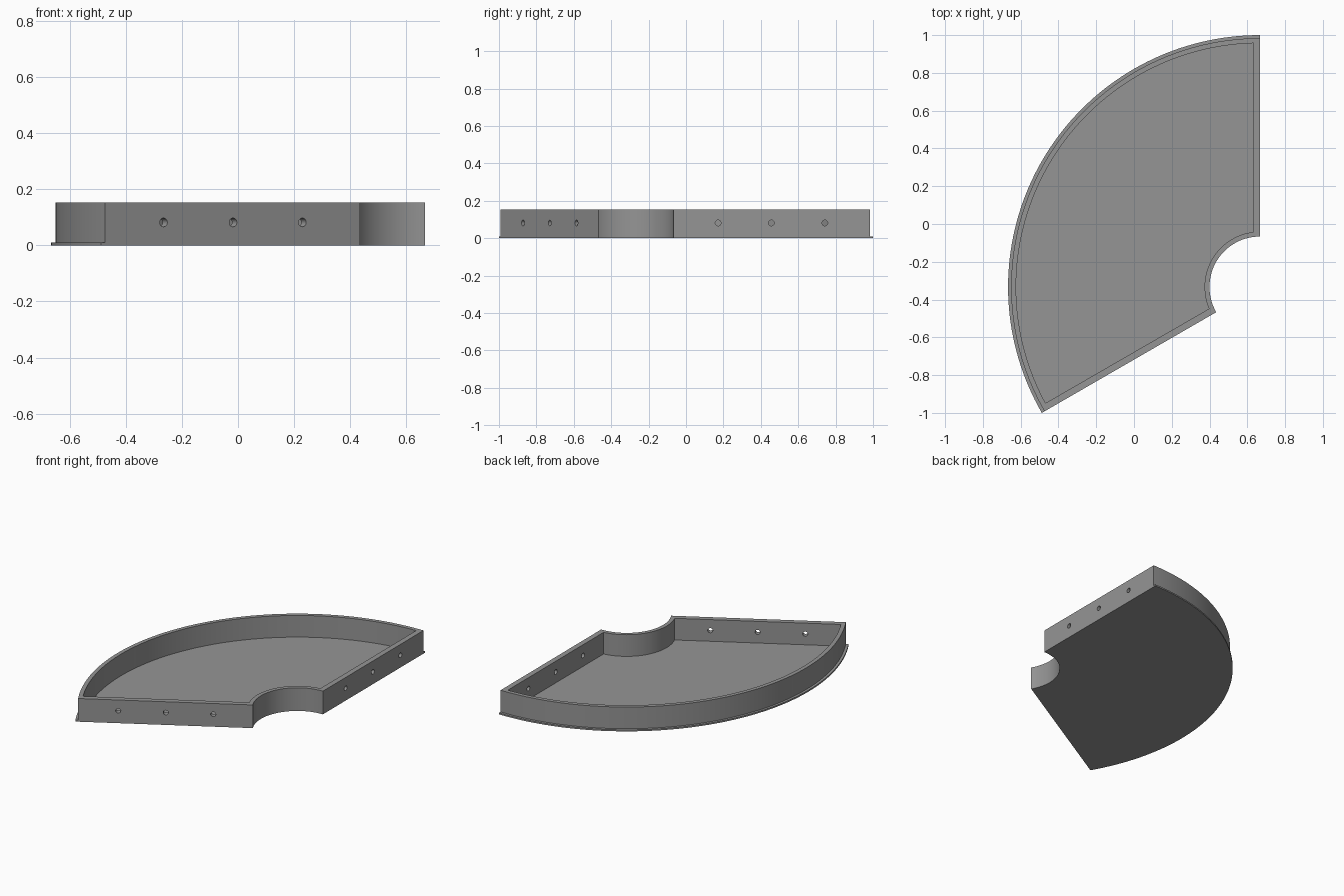
import bpy, bmesh, math
from mathutils import Matrix, Vector

if "Cube" in bpy.data.objects:
    bpy.data.objects.remove(bpy.data.objects["Cube"])

# Sector centre, sizes and angle range
CX, CY = 2 / 3, -1 / 3
R_IN, R_LIP, R_WALL = 0.267, 4 / 3, 1.317
A0, A1 = math.radians(90), math.radians(210)
FLOOR, TOP = 0.01, 0.153
ARC_WALL, SIDE_WALL = 0.026, 0.035
SEG = 72

grey = bpy.data.materials.new("grey")
grey.diffuse_color = (0.3, 0.3, 0.3, 1)
grey.use_nodes = True
grey.node_tree.nodes["Principled BSDF"].inputs["Base Color"].default_value = grey.diffuse_color


def sector(r0, r1, inset, z):
    """Outline of a ring sector whose straight sides are moved in by inset."""
    pts = []
    for r, flip in ((r1, False), (r0, True)):
        d = math.asin(inset / r)
        angles = [A0 + d + (A1 - A0 - 2 * d) * i / SEG for i in range(SEG + 1)]
        if flip:
            angles.reverse()
        pts += [(CX + r * math.cos(a), CY + r * math.sin(a), z) for a in angles]
    return pts


def finish(bm, name):
    bmesh.ops.recalc_face_normals(bm, faces=bm.faces)
    me = bpy.data.meshes.new(name)
    bm.to_mesh(me)
    bm.free()
    me.materials.append(grey)
    ob = bpy.data.objects.new(name, me)
    bpy.context.collection.objects.link(ob)
    return ob


# Tray: outlines skinned from the base, over the rim, down to the floor
bm = bmesh.new()
ri, ro = R_IN + ARC_WALL, R_WALL - ARC_WALL
outlines = [
    sector(R_IN, R_LIP, 0, 0), sector(R_IN, R_LIP, 0, FLOOR),
    sector(R_IN, R_WALL, 0, FLOOR), sector(R_IN, R_WALL, 0, TOP),
    sector(ri, ro, SIDE_WALL, TOP), sector(ri, ro, SIDE_WALL, FLOOR),
]
loops = [[bm.verts.new(p) for p in o] for o in outlines]
n = len(loops[0])
for a, b in zip(loops, loops[1:]):
    for i in range(n):
        j = (i + 1) % n
        bm.faces.new((a[i], a[j], b[j], b[i]))
bm.faces.new(loops[0][::-1])
bm.faces.new(loops[-1])
bmesh.ops.remove_doubles(bm, verts=bm.verts, dist=1e-5)
tray = finish(bm, "tray")

# Bolt holes: three through each straight side wall
bm = bmesh.new()
for ang in (A0, A1):
    along = Vector((math.cos(ang), math.sin(ang), 0))
    across = Vector((-along.y, along.x, 0))
    turn = across.to_track_quat('Z', 'Y').to_matrix().to_4x4()
    for r in (0.505, 0.790, 1.076):
        pos = Vector((CX, CY, (FLOOR + TOP) / 2)) + along * r
        bmesh.ops.create_cone(bm, cap_ends=True, segments=24, radius1=0.0155,
                              radius2=0.0155, depth=0.2,
                              matrix=Matrix.Translation(pos) @ turn)
cutter = finish(bm, "hole_cutter")
cutter.hide_render = True

bpy.context.view_layer.objects.active = tray
tray.select_set(True)
mod = tray.modifiers.new("holes", 'BOOLEAN')
mod.operation = 'DIFFERENCE'
mod.solver = 'EXACT'
mod.object = cutter
bpy.ops.object.modifier_apply(modifier=mod.name)
bpy.data.objects.remove(cutter)

# Smooth arcs, sharp edges
bpy.ops.object.shade_smooth_by_angle(angle=math.radians(30))
